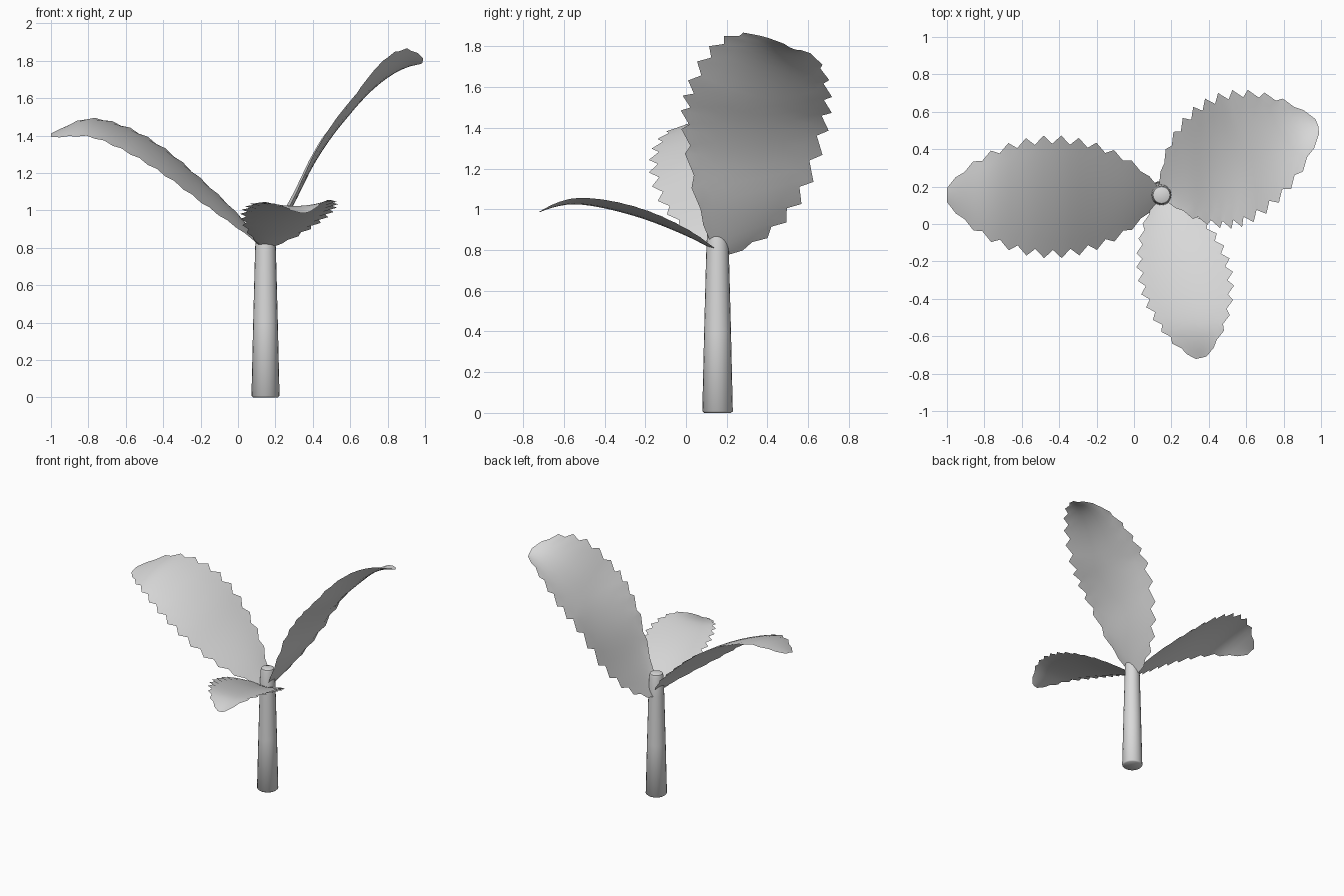
import bpy, bmesh, math
from mathutils import Vector

if "Cube" in bpy.data.objects:
    bpy.data.objects.remove(bpy.data.objects["Cube"])

grey = bpy.data.materials.new("plain_grey")
grey.diffuse_color = (0.7, 0.7, 0.7, 1)
grey.use_nodes = True
grey.node_tree.nodes["Principled BSDF"].inputs["Base Color"].default_value = grey.diffuse_color


def finish(bm, name, angle):
    mesh = bpy.data.meshes.new(name)
    bm.normal_update()
    bm.to_mesh(mesh)
    bm.free()
    ob = bpy.data.objects.new(name, mesh)
    bpy.context.collection.objects.link(ob)
    mesh.materials.append(grey)
    bpy.ops.object.select_all(action='DESELECT')
    ob.select_set(True)
    bpy.context.view_layer.objects.active = ob
    bpy.ops.object.shade_smooth_by_angle(angle=math.radians(angle))
    return ob


def sample(curve, s):
    """Smooth height along a list of (position, height) pairs, ascending."""
    n = len(curve)
    i = 0
    while i < n - 2 and s > curve[i + 1][0]:
        i += 1
    (x0, z0), (x1, z1) = curve[i], curve[i + 1]

    def slope(k):
        a, b = curve[max(k - 1, 0)], curve[min(k + 1, n - 1)]
        return (b[1] - a[1]) / (b[0] - a[0])
    h = x1 - x0
    t = (s - x0) / h
    if t < 0:
        return z0 + slope(i) * (s - x0)
    if t > 1:
        return z1 + slope(i + 1) * (s - x1)
    return ((2*t**3 - 3*t**2 + 1) * z0 + (t**3 - 2*t**2 + t) * h * slope(i)
            + (3*t**2 - 2*t**3) * z1 + (t**3 - t**2) * h * slope(i + 1))


def leaf(name, base, mid, tip, half, axis, curve, tilt=0.0, cup=0.0,
         tip_twist=0.0, skew=0.0, teeth=12):
    """Serrated blade: plan outline draped over a height curve along one axis."""
    base, mid, tip = Vector(base), Vector(mid), Vector(tip)
    ctrl = 2 * mid - 0.5 * (base + tip)
    along = (tip - base).normalized()
    side = Vector((-along.y, along.x))
    rows, cols = 2 * teeth, 8
    bm = bmesh.new()
    grid = []
    for r in range(rows + 1):
        u = r / rows
        spine = (1 - u)**2 * base + 2 * u * (1 - u) * ctrl + u * u * tip
        w = half * max(math.sin(math.pi * u), 0.03) ** 0.6
        lean = tilt + tip_twist * max(0.0, (u - 0.55) / 0.45)
        line = []
        for c in range(cols + 1):
            v = 2 * c / cols - 1
            # alternate long and short rows make the teeth on the rim
            reach = w
            if abs(v) == 1 and 0 < r < rows:
                reach *= 1.08 if r % 2 else 0.93
            p = spine + side * v * reach
            p += along * min(v, 0) * w * skew * min(1, 2 * u)
            across = (p - spine)[1 - axis]
            z = sample(curve, p[axis]) + lean * across + cup * v * v * w / half
            line.append(bm.verts.new((p.x, p.y, z)))
        grid.append(line)
    for a, b in zip(grid, grid[1:]):
        for c in range(cols):
            bm.faces.new((a[c], b[c], b[c + 1], a[c + 1]))
    return finish(bm, name, 80)


# Tapered stem, slightly domed, rising between the leaf bases
profile = [(0.066, 0), (0.075, 0.008), (0.066, 0.4), (0.056, 0.78),
           (0.05, 0.925), (0.045, 0.94), (0.025, 0.947)]
sides = 20
bm = bmesh.new()
rings = [[bm.verts.new((0.147 + r * math.cos(2 * math.pi * k / sides),
                        0.155 + r * math.sin(2 * math.pi * k / sides), z))
          for k in range(sides)] for r, z in profile]
for a, b in zip(rings, rings[1:]):
    for k in range(sides):
        j = (k + 1) % sides
        bm.faces.new((a[k], a[j], b[j], b[k]))
bm.faces.new(rings[0][::-1])
bm.faces.new(rings[-1])
finish(bm, "stem", 50)

# Three arching leaves
leaf("left_leaf", (0.13, 0.16), (-0.435, 0.145), (-1.0, 0.155), 0.305, 0,
     [(-1.0, 1.405), (-0.8, 1.46), (-0.6, 1.405), (-0.4, 1.29),
      (-0.2, 1.13), (0.0, 0.955), (0.13, 0.82)], tilt=0.23, cup=-0.025)
leaf("tall_leaf", (0.15, 0.165), (0.555, 0.36), (0.985, 0.525), 0.33, 0,
     [(0.15, 0.79), (0.2, 0.865), (0.3, 1.035), (0.4, 1.235), (0.5, 1.39),
      (0.6, 1.515), (0.7, 1.63), (0.8, 1.72), (0.9, 1.775), (1.0, 1.79)],
     cup=0.07, tip_twist=-0.35, skew=0.3)
leaf("front_leaf", (0.15, 0.14), (0.275, -0.28), (0.36, -0.715), 0.235, 1,
     [(-0.72, 0.985), (-0.65, 1.01), (-0.55, 1.025), (-0.4, 1.005),
      (-0.2, 0.95), (0.0, 0.87), (0.14, 0.80)], tilt=0.05, cup=0.035)
